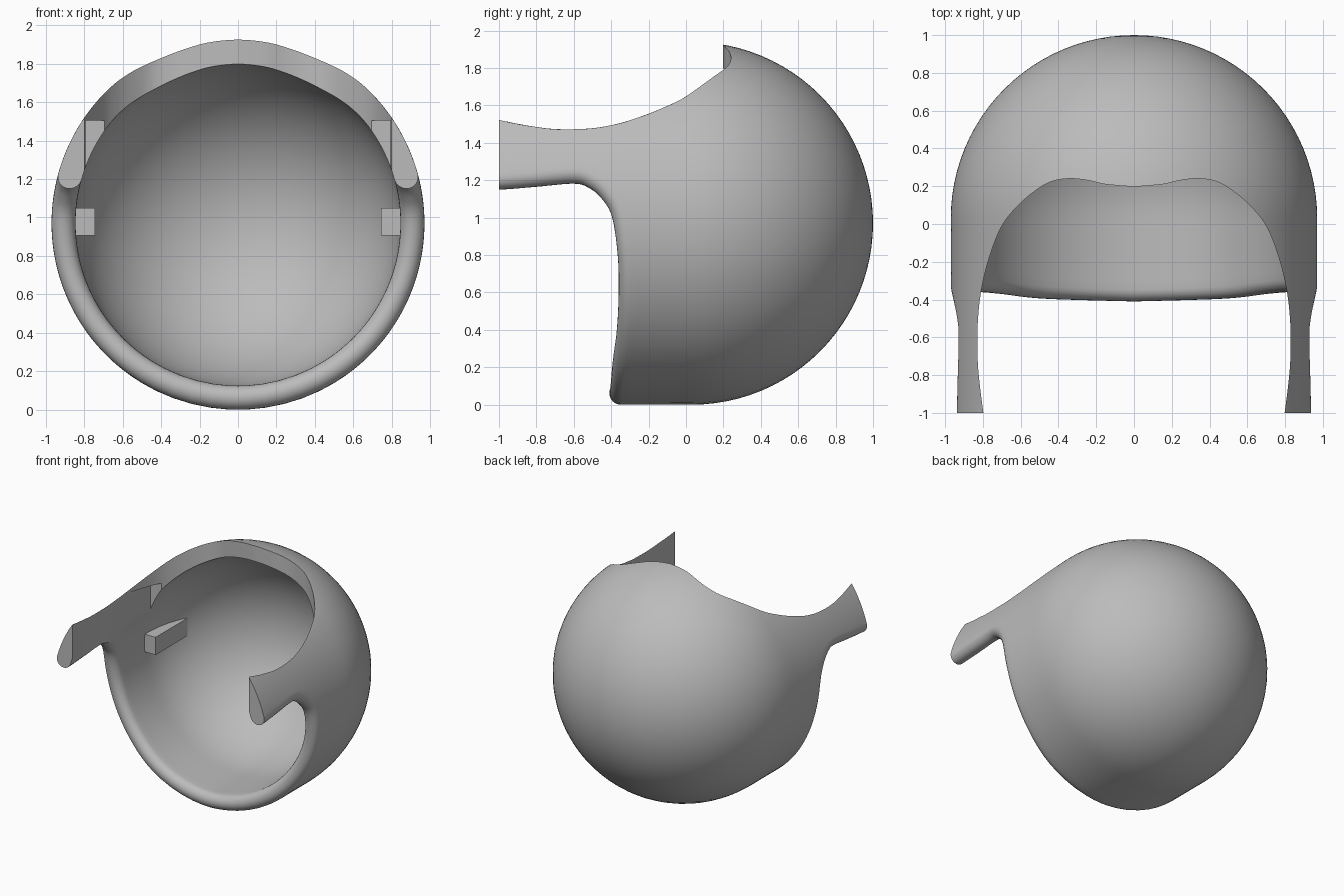
import bpy, bmesh
from math import sin, cos, pi, radians, hypot

cube = bpy.data.objects.get("Cube")
if cube:
    bpy.data.objects.remove(cube, do_unlink=True)

OUTER, INNER = 0.97, 0.845          # shell radii
MID, HALF = (OUTER + INNER) / 2, (OUTER - INNER) / 2
CENTRE_Y, CENTRE_Z = 0.03, 0.97     # centre of the rounded back

grey = bpy.data.materials.new("plain_grey")
grey.use_nodes = True
grey.diffuse_color = (0.5, 0.5, 0.5, 1)
grey.node_tree.nodes["Principled BSDF"].inputs["Base Color"].default_value = (0.5, 0.5, 0.5, 1)


def make_object(name, bm):
    bmesh.ops.recalc_face_normals(bm, faces=bm.faces)
    mesh = bpy.data.meshes.new(name)
    bm.to_mesh(mesh)
    bm.free()
    mesh.materials.append(grey)
    obj = bpy.data.objects.new(name, mesh)
    bpy.context.collection.objects.link(obj)
    return obj


def spline(points, steps):
    """Smooth curve through all points."""
    padded = [points[0]] + points + [points[-1]]
    out = []
    for a, b, c, d in zip(padded, padded[1:], padded[2:], padded[3:]):
        for k in range(steps):
            t = k / steps
            out.append(tuple(
                q + t / 2 * (r - p + t * (2 * p - 5 * q + 4 * r - s + t * (3 * (q - r) + s - p)))
                for p, q, r, s in zip(a, b, c, d)))
    return out + [points[-1]]


def prism(name, outline, low, high):
    """Plan outline raised between two heights."""
    bm = bmesh.new()
    face = bm.faces.new([bm.verts.new((x, y, low)) for x, y in outline])
    raised = bmesh.ops.extrude_face_region(bm, geom=[face])
    for v in raised["geom"]:
        if isinstance(v, bmesh.types.BMVert):
            v.co.z = high
    return make_object(name, bm)


def box(name, x0, x1, y0, y1, z0, z1):
    return prism(name, [(x0, y0), (x1, y0), (x1, y1), (x0, y1)], z0, z1)


# Front rim: (y, angle round the shell, angle where its line meets the back)
RIM = [(-.41, -90, -90), (-.395, -58, -60), (-.37, -39, -42), (-.36, -24, -27),
       (-.365, -11, -13), (-.395, 2, 1), (-.45, 8.3, 9), (-.52, 12.1, 15),
       (-.6, 13.6, 20), (-.8, 12.5, 30), (-1, 11.5, 38), (-1.2, 11.5, 46),
       (-1.36, 18, 54), (-1.4, 35, 62), (-1.4, 60, 75), (-1.4, 90, 90)]


def shell_column(rim, i):
    """One strip of (radius, angle, y), from the inner pole over the rim to the outer pole."""
    y, a, b = rim[i]
    if 0 < i < len(rim) - 1:
        ty = rim[i + 1][0] - rim[i - 1][0]
        tu = radians(rim[i + 1][1] - rim[i - 1][1]) * MID
        length = hypot(ty, tu)
        nu, ny = -ty / length, tu / length
    else:
        nu, ny = 0, 1
    a, b = radians(a), radians(b)
    edge_a, edge_y = a + nu * HALF / MID, y + ny * HALF

    def dome(radius):
        return [(radius * sin(k * pi / 48), b, CENTRE_Y + radius * cos(k * pi / 48))
                for k in range(1, 25)]

    def side(radius):
        return [(radius, b + (edge_a - b) * k / 8, CENTRE_Y + (edge_y - CENTRE_Y) * k / 8)
                for k in range(1, 8)]

    cap = []
    for k in range(13):
        phi = pi * k / 12
        off = HALF * (1 - sin(phi))
        cap.append((MID - HALF * cos(phi), a + nu * off / MID, y + ny * off))
    return dome(INNER) + side(INNER) + cap + side(OUTER)[::-1] + dome(OUTER)[::-1]


# Shell with rounded rim
rim = spline(RIM, 6)
half = [shell_column(rim, i) for i in range(len(rim))]
mirrored = [[(r, pi - a, y) for r, a, y in col] for col in half[-2:0:-1]]
bm = bmesh.new()
columns = [[bm.verts.new((r * cos(a), y, CENTRE_Z + r * sin(a))) for r, a, y in col]
           for col in half + mirrored]
poles = [bm.verts.new((0, CENTRE_Y + r, CENTRE_Z)) for r in (INNER, OUTER)]
for i, col in enumerate(columns):
    nxt = columns[(i + 1) % len(columns)]
    for k in range(len(col) - 1):
        bm.faces.new((col[k], col[k + 1], nxt[k + 1], nxt[k]))
    bm.faces.new((poles[0], col[0], nxt[0]))
    bm.faces.new((poles[1], nxt[-1], col[-1]))
shell = make_object("shell", bm)

# Cutters: top opening, flat arm ends, recess inside the arms
OPENING = [(0, .197), (.15, .21), (.25, .232), (.35, .24), (.45, .22), (.55, .155),
           (.64, .07), (.71, -.03), (.77, -.19), (.81, -.36), (.827, -.52),
           (.829, -.68), (.82, -.82), (.795, -1.02)]
right_edge = spline(OPENING, 5) + [(.795, -1.7)]
outline = right_edge + [(-x, y) for x, y in right_edge[:0:-1]]
cutters = [prism("opening_cutter", outline, 1.02, 2.4),
           box("arm_end_cutter", -1.5, 1.5, -2, -1, -.5, 2.5),
           box("recess_cutter", -.793, .793, -1.8, 0, 1.05, 1.505)]
for cutter in cutters:
    cutter.hide_render = True
    mod = shell.modifiers.new(cutter.name, "BOOLEAN")
    mod.operation = "DIFFERENCE"
    mod.solver = "EXACT"
    mod.object = cutter
bpy.context.view_layer.update()
cut_mesh = bpy.data.meshes.new_from_object(shell.evaluated_get(bpy.context.evaluated_depsgraph_get()))
shell.modifiers.clear()
shell.data = cut_mesh
for cutter in cutters:
    bpy.data.objects.remove(cutter, do_unlink=True)

bpy.ops.object.select_all(action="DESELECT")
shell.select_set(True)
bpy.context.view_layer.objects.active = shell
bpy.ops.object.shade_smooth_by_angle(angle=radians(30))

# Inner side tabs
for name, s in (("left_tab", 1), ("right_tab", -1)):
    box(name, min(s * .745, s * .87), max(s * .745, s * .87), 0, .41, .905, 1.05)
